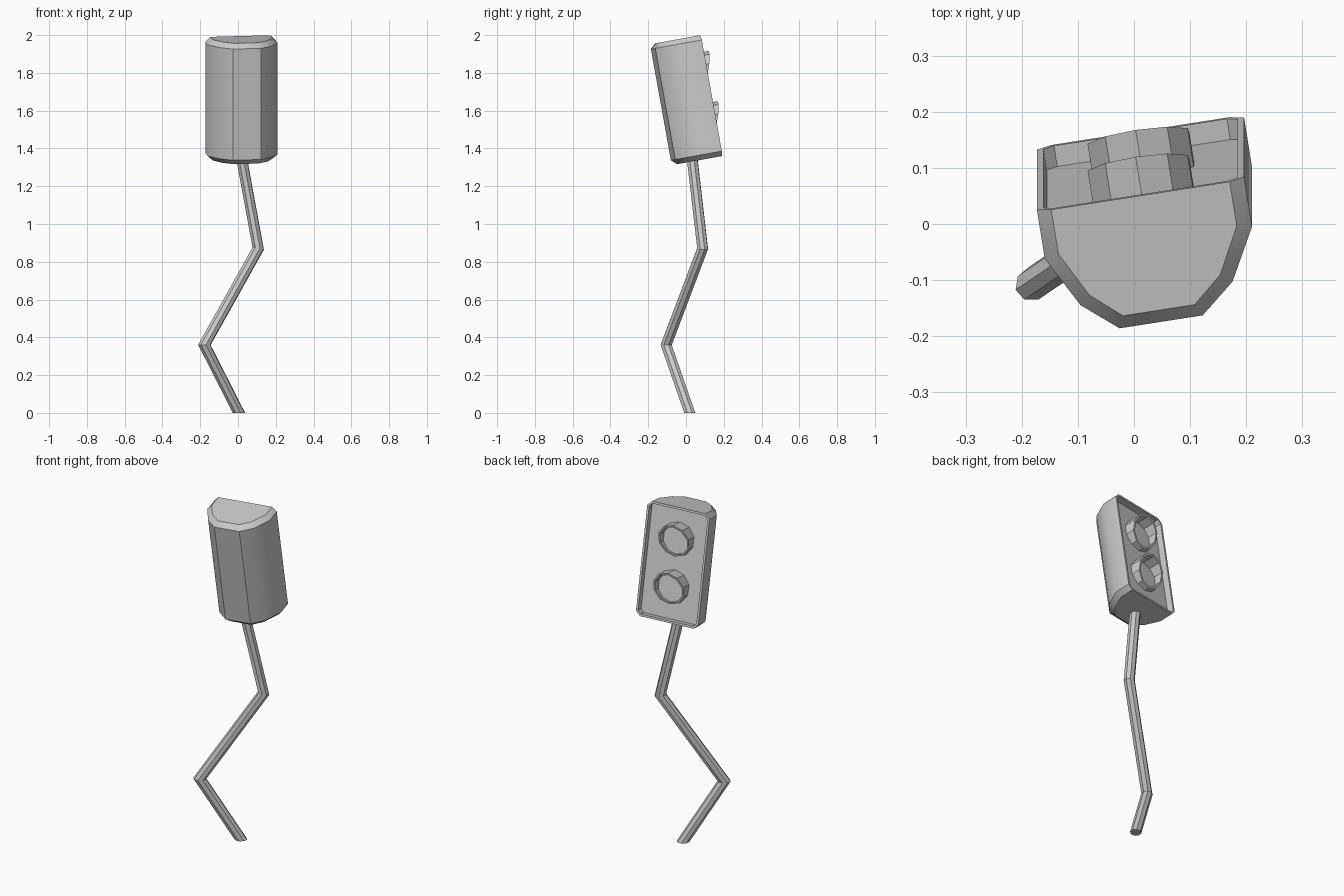
import bpy, bmesh, math
from mathutils import Matrix, Vector

if "Cube" in bpy.data.objects:
    bpy.data.objects.remove(bpy.data.objects["Cube"])

# Head placement: centre of its open back face, yawed then tilted forward
HEAD = (Matrix.Translation((0.0115, 0.108, 1.675))
        @ Matrix.Rotation(math.radians(10.2), 4, 'X')
        @ Matrix.Rotation(math.radians(9), 4, 'Z'))
RECESS = 0.038


def finish(bm, name, matrix=Matrix()):
    bmesh.ops.recalc_face_normals(bm, faces=bm.faces[:])
    bm.transform(matrix)
    me = bpy.data.meshes.new(name)
    bm.to_mesh(me)
    bm.free()
    ob = bpy.data.objects.new(name, me)
    bpy.context.collection.objects.link(ob)
    bpy.ops.object.select_all(action='DESELECT')
    ob.select_set(True)
    bpy.context.view_layer.objects.active = ob
    bpy.ops.object.shade_smooth_by_angle(angle=math.radians(30))
    return ob


def loft(bm, rings, closed=True):
    """Skin a list of point rings, returning the vertex rings."""
    vr = [[bm.verts.new(p) for p in r] for r in rings]
    n = len(vr[0])
    for a, b in zip(vr, vr[1:]):
        for i in range(n if closed else n - 1):
            j = (i + 1) % n
            bm.faces.new((a[i], a[j], b[j], b[i]))
    return vr


# Signal housing: D-shaped section, chamfered ends, recessed back
half = [(0.187, 0.0), (0.187, -0.091), (0.137, -0.184), (0.075, -0.236)]
section = half + [(-x, y) for x, y in reversed(half)]
c, h = 0.026, 0.325


def d_ring(z, inset):
    sx, sy = 1 - inset / 0.187, 1 - inset / 0.236
    return [(x * sx, y * sy, z) for x, y in section]


bm = bmesh.new()
rings = loft(bm, [d_ring(-h, c), d_ring(-h + c, 0), d_ring(h - c, 0), d_ring(h, c)], False)
bm.faces.new(rings[0])
bm.faces.new(rings[-1])
back = bm.faces.new([r[0] for r in rings] + [r[-1] for r in reversed(rings)])
bmesh.ops.recalc_face_normals(bm, faces=bm.faces[:])
bmesh.ops.inset_region(bm, faces=[back], thickness=0.012, use_even_offset=True)
floor = bmesh.ops.extrude_discrete_faces(bm, faces=[back])['faces']
bmesh.ops.translate(bm, verts=floor[0].verts[:], vec=(0, -RECESS, 0))
finish(bm, "signal_housing", HEAD)


# Lamp hoods: ten-sided cups with a slanted mouth
def lamp(name, zc, r=0.095, wall=0.011):
    def ring(rad, y=None):
        pts = []
        for k in range(10):
            a = k * math.tau / 10
            x, z = rad * math.sin(a), rad * math.cos(a)
            pts.append((x, 0.055 - 0.35 * (r - z) if y is None else y, zc + z))
        return pts
    bm = bmesh.new()
    vr = loft(bm, [ring(r, -RECESS), ring(r), ring(r - wall), ring(r - wall, -0.022)])
    bm.faces.new(vr[0])
    bm.faces.new(vr[-1])
    finish(bm, name, HEAD)


lamp("upper_lamp", 0.14)
lamp("lower_lamp", -0.13)

# Bent pole: octagonal section swept with mitred joints
path = [Vector(p) for p in ((0.005, 0.02, 0), (-0.178, -0.105, 0.36),
                            (0.107, 0.088, 0.87), (0.015, 0.03, 1.37))]
radius = 0.03
dirs = [(b - a).normalized() for a, b in zip(path, path[1:])]
side = Vector((1, 0, 0)) - dirs[0] * dirs[0].x
side.normalize()
other = dirs[0].cross(side)
ring = [path[0] + radius * (side * math.cos(a) + other * math.sin(a))
        for a in (math.tau * (k + 0.5) / 8 for k in range(8))]
planes = ([Vector((0, 0, 1))]
          + [(a + b).normalized() for a, b in zip(dirs, dirs[1:])] + [dirs[-1]])
rings = []
for i, (p, n) in enumerate(zip(path, planes)):
    d = dirs[max(i - 1, 0)]
    ring = [v + d * ((p - v).dot(n) / d.dot(n)) for v in ring]
    rings.append(ring)
bm = bmesh.new()
vr = loft(bm, rings)
bm.faces.new(vr[0])
bm.faces.new(vr[-1])
finish(bm, "bent_pole")
